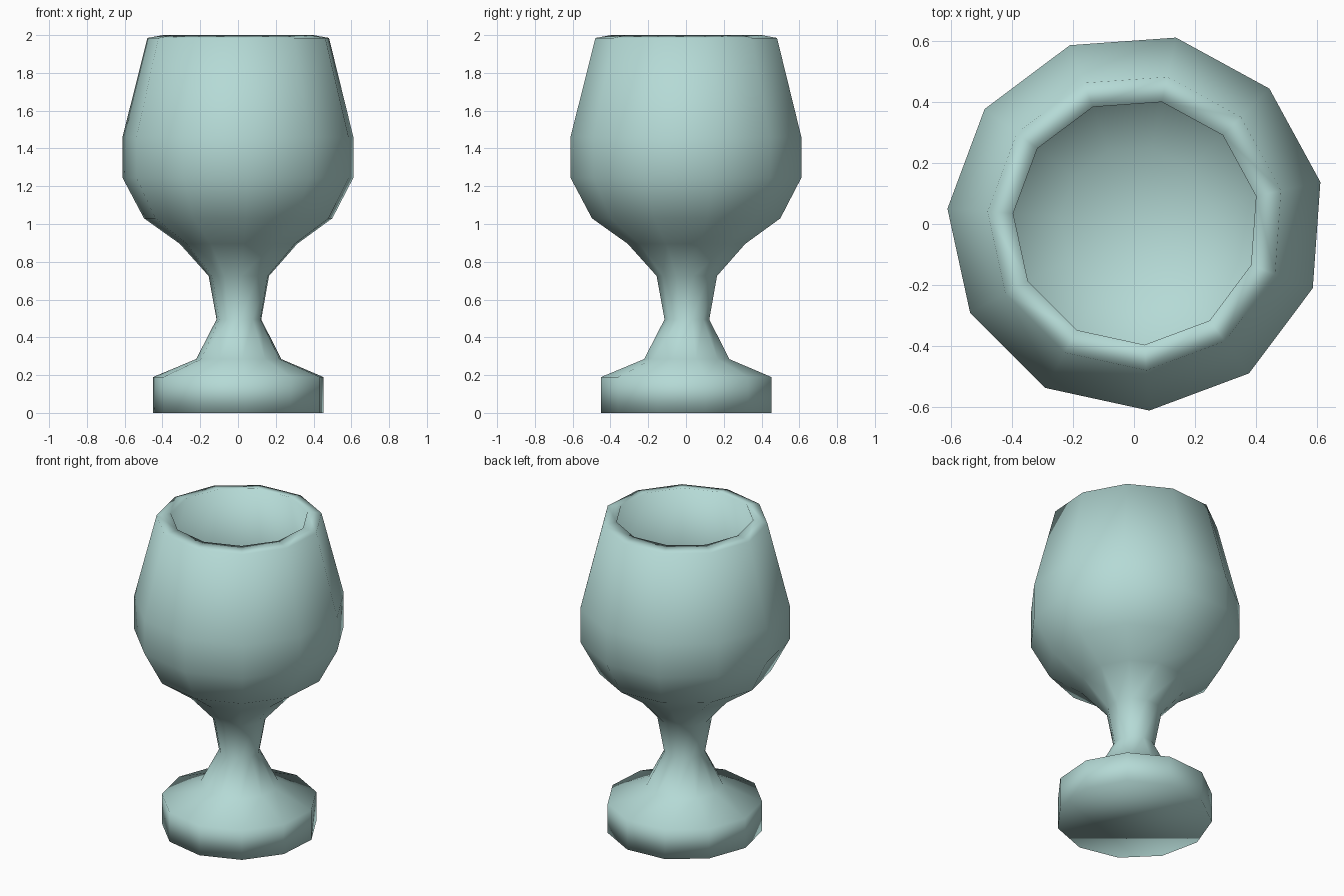
import bpy, bmesh, math

if "Cube" in bpy.data.objects:
    bpy.data.objects.remove(bpy.data.objects["Cube"])

SIDES = 11
START = math.radians(45)
SHIFT = 0.006  # centres the odd-sided outline on its bounding box

glass = bpy.data.materials.new("pale teal")
glass.diffuse_color = (0.46, 0.70, 0.67, 1)
glass.use_nodes = True
glass.node_tree.nodes["Principled BSDF"].inputs["Base Color"].default_value = glass.diffuse_color

# radius, height: foot, stem, outer bowl, rim, then inner bowl
profile = [(0.456, 0.0), (0.456, 0.19), (0.228, 0.285), (0.12, 0.495),
           (0.162, 0.725), (0.315, 0.895), (0.505, 1.03), (0.619, 1.245),
           (0.619, 1.46), (0.487, 1.985), (0.403, 2.0),
           (0.53, 1.46), (0.53, 1.26), (0.43, 1.09), (0.25, 0.97)]

bm = bmesh.new()
rings = []
for r, z in profile:
    ring = []
    for i in range(SIDES):
        a = START + 2 * math.pi * i / SIDES
        ring.append(bm.verts.new((r * math.cos(a) + SHIFT, r * math.sin(a) + SHIFT, z)))
    rings.append(ring)

# walls
for lo, hi in zip(rings, rings[1:]):
    for i in range(SIDES):
        j = (i + 1) % SIDES
        bm.faces.new((lo[i], lo[j], hi[j], hi[i]))

# underside of the foot and floor of the bowl
bm.faces.new(rings[0][::-1])
floor = bm.verts.new((SHIFT, SHIFT, 0.92))
for i in range(SIDES):
    bm.faces.new((rings[-1][i], rings[-1][(i + 1) % SIDES], floor))

bmesh.ops.recalc_face_normals(bm, faces=bm.faces[:])
for f in bm.faces:
    f.smooth = True

mesh = bpy.data.meshes.new("goblet")
bm.to_mesh(mesh)
bm.free()
mesh.materials.append(glass)
goblet = bpy.data.objects.new("goblet", mesh)
bpy.context.collection.objects.link(goblet)
